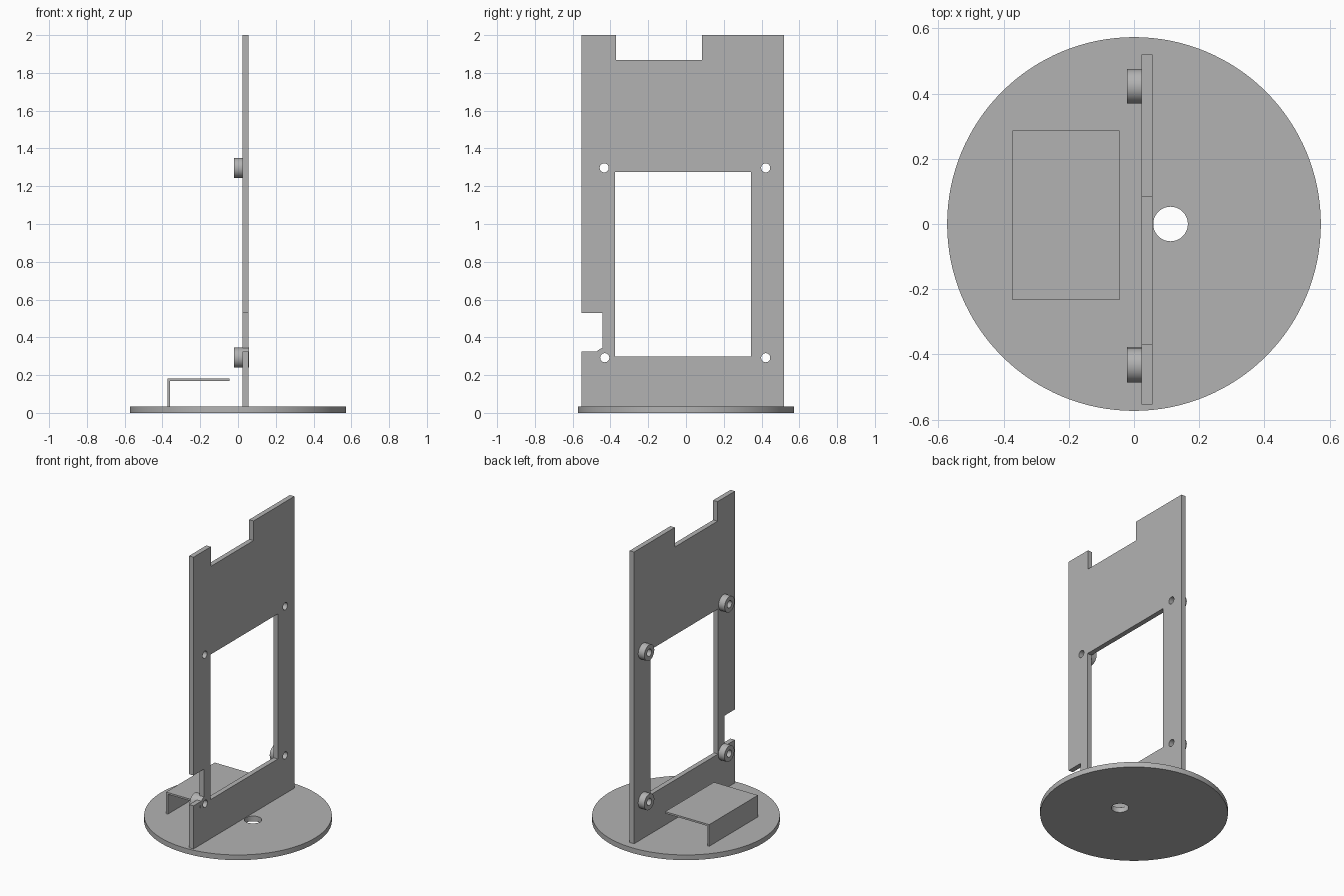
import bpy, bmesh, math
from mathutils import Matrix

cube = bpy.data.objects.get("Cube")
if cube:
    bpy.data.objects.remove(cube, do_unlink=True)

grey = bpy.data.materials.new("plain_grey")
grey.use_nodes = True
colour = (0.45, 0.45, 0.45, 1)
grey.diffuse_color = colour
grey.node_tree.nodes["Principled BSDF"].inputs["Base Color"].default_value = colour

# Axis frames: flat profiles in XY, upright profiles in YZ, upright profiles in XZ
FLAT = Matrix.Identity(4)
SIDE = Matrix(((0, 0, 1, 0), (1, 0, 0, 0), (0, 1, 0, 0), (0, 0, 0, 1)))
FRONT = Matrix(((1, 0, 0, 0), (0, 0, -1, 0), (0, 1, 0, 0), (0, 0, 0, 1)))


def circle(u, v, r, n=64):
    return [(u + r * math.cos(2 * math.pi * i / n),
             v + r * math.sin(2 * math.pi * i / n)) for i in range(n)]


def rect(u0, u1, v0, v1):
    return [(u0, v0), (u1, v0), (u1, v1), (u0, v1)]


def extrude(name, loops, start, end, frame):
    """Fill the first loop, leave the others open, and extrude along the frame's depth."""
    curve = bpy.data.curves.new(name, "CURVE")
    curve.dimensions = "2D"
    curve.fill_mode = "BOTH"
    curve.extrude = (end - start) / 2
    for loop in loops:
        spline = curve.splines.new("POLY")
        spline.points.add(len(loop) - 1)
        for point, (u, v) in zip(spline.points, loop):
            point.co = (u, v, 0, 1)
        spline.use_cyclic_u = True
    temp = bpy.data.objects.new(name + "_profile", curve)
    bpy.context.collection.objects.link(temp)
    bpy.context.view_layer.update()
    depsgraph = bpy.context.evaluated_depsgraph_get()
    mesh = bpy.data.meshes.new_from_object(temp.evaluated_get(depsgraph))
    bpy.data.objects.remove(temp, do_unlink=True)
    bpy.data.curves.remove(curve)

    bm = bmesh.new()
    bm.from_mesh(mesh)
    bmesh.ops.remove_doubles(bm, verts=bm.verts, dist=0.0001)
    bm.transform(frame @ Matrix.Translation((0, 0, (start + end) / 2)))
    bmesh.ops.recalc_face_normals(bm, faces=bm.faces)
    bm.to_mesh(mesh)
    bm.free()
    mesh.name = name
    mesh.materials.clear()
    mesh.materials.append(grey)
    obj = bpy.data.objects.new(name, mesh)
    bpy.context.collection.objects.link(obj)
    bpy.ops.object.select_all(action="DESELECT")
    obj.select_set(True)
    bpy.context.view_layer.objects.active = obj
    bpy.ops.object.shade_smooth_by_angle(angle=math.radians(30))
    return obj


# Round base with a cable hole
extrude("base_disc", [circle(0, 0, 0.573, 128), circle(0.112, 0, 0.053)], 0, 0.035, FLAT)

# Upright plate: notched outline, window and four screw holes
screws = {"lower_front": (-0.43, 0.292), "lower_back": (0.422, 0.292),
          "upper_front": (-0.433, 1.297), "upper_back": (0.422, 1.297)}
bore = 0.024
outline = [(-0.554, 0.03), (0.519, 0.03), (0.519, 2), (0.085, 2), (0.085, 1.868),
           (-0.37, 1.868), (-0.37, 2), (-0.554, 2), (-0.554, 0.53),
           (-0.443, 0.53), (-0.443, 0.325), (-0.554, 0.325)]
holes = [circle(y, z, bore) for y, z in screws.values()]
extrude("upright_plate", [outline, rect(-0.375, 0.344, 0.298, 1.275)] + holes,
        0.0235, 0.0565, SIDE)

# Ring standoffs behind the screw holes; the one by the side notch runs through the plate
for place, (y, z) in screws.items():
    end = 0.057 if place == "lower_front" else 0.026
    extrude(place + "_standoff", [circle(y, z, 0.053), circle(y, z, bore)], -0.022, end, SIDE)

# Bent shelf on the base
shelf = [(-0.373, 0.03), (-0.36, 0.03), (-0.36, 0.169), (-0.045, 0.169),
         (-0.045, 0.181), (-0.373, 0.181)]
extrude("bent_shelf", [shelf], -0.286, 0.233, FRONT)
